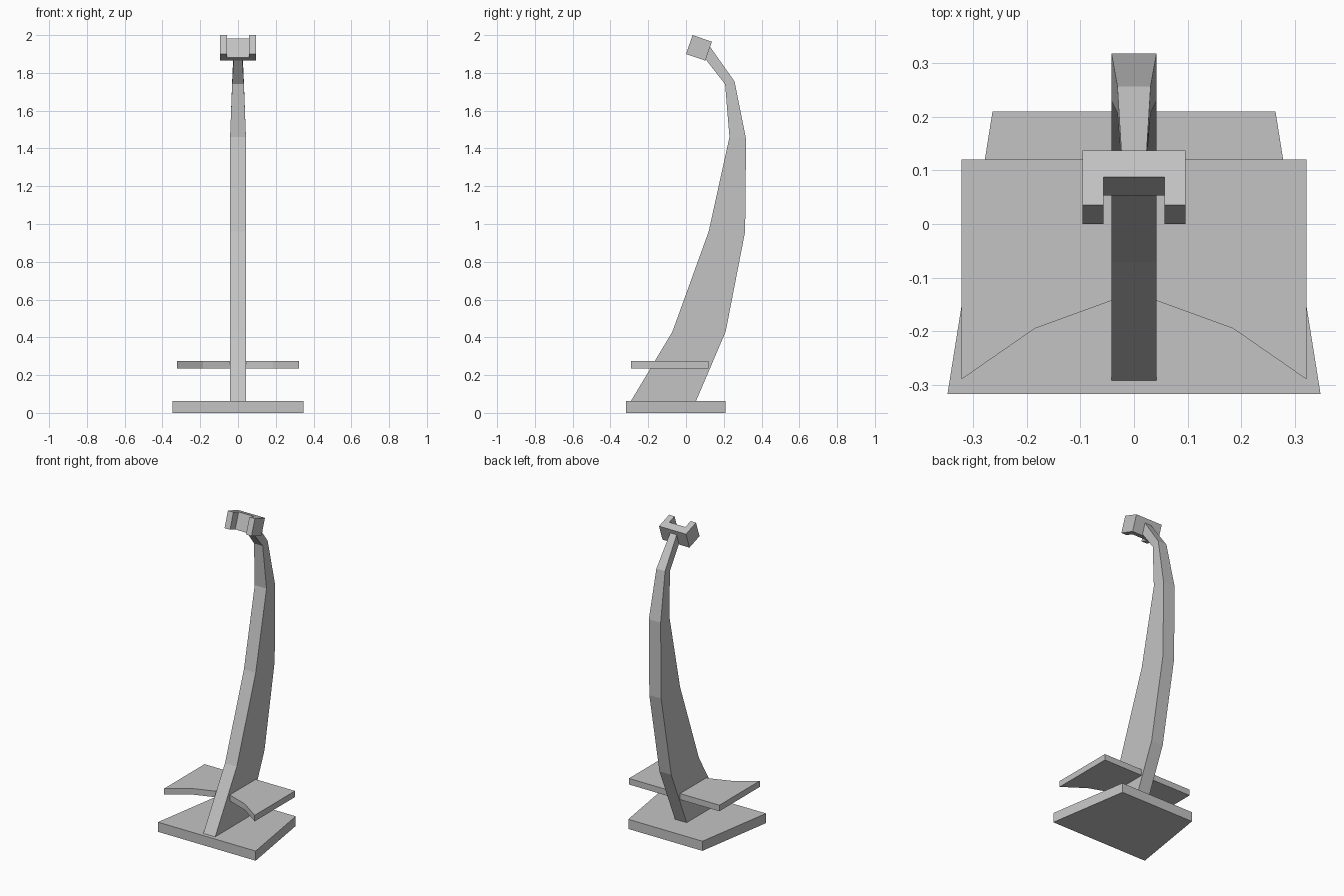
import bpy
import bmesh
from mathutils import Vector

cube = bpy.data.objects.get("Cube")
if cube:
    bpy.data.objects.remove(cube, do_unlink=True)

grey = bpy.data.materials.new("light_grey")
grey.use_nodes = True
colour = (0.55, 0.55, 0.55, 1)
grey.diffuse_color = colour
grey.node_tree.nodes["Principled BSDF"].inputs["Base Color"].default_value = colour


def finish(name, bm):
    """Turn a bmesh into a flat-shaded grey object."""
    bmesh.ops.recalc_face_normals(bm, faces=bm.faces)
    mesh = bpy.data.meshes.new(name)
    bm.to_mesh(mesh)
    bm.free()
    mesh.materials.append(grey)
    obj = bpy.data.objects.new(name, mesh)
    bpy.context.collection.objects.link(obj)
    return obj


def slab(name, half, origin, back, up):
    """Extrude a half outline, mirrored in x, along the up vector."""
    outline = half + [(-x, d) for x, d in reversed(half)]
    bm = bmesh.new()
    origin, back, up = Vector(origin), Vector(back), Vector(up)
    face = bm.faces.new([bm.verts.new(origin + Vector((x, 0, 0)) + back * d)
                         for x, d in outline])
    top = bmesh.ops.extrude_face_region(bm, geom=[face])["geom"]
    bmesh.ops.translate(bm, vec=up, verts=[v for v in top if isinstance(v, bmesh.types.BMVert)])
    return finish(name, bm)


# Tapered floor plate
slab("base", [(0.348, -0.317), (0.264, 0.21)], (0, 0, 0), (0, 1, 0), (0, 0, 0.062))

# Shelf with a curved front edge
slab("shelf", [(0.042, -0.143), (0.185, -0.195), (0.322, -0.29), (0.322, 0.12)],
     (0, 0, 0.236), (0, 1, 0), (0, 0, 0.039))

# Tilted cradle, open at the front
slab("cradle", [(0.057, 0.52), (0.057, 0), (0.096, 0), (0.096, 1)],
     (0, 0, 1.9), (0, 0.102, -0.035), (0, 0.035, 0.1))

# Curved arm: front point, back point and half width at each station
stations = [
    ((-0.293, 0.06), (0.052, 0.06), 0.042),
    ((-0.072, 0.43), (0.21, 0.43), 0.042),
    ((0.12, 0.96), (0.313, 0.96), 0.042),
    ((0.23, 1.46), (0.318, 1.45), 0.042),
    ((0.207, 1.74), (0.257, 1.755), 0.031),
    ((0.104, 1.872), (0.126, 1.94), 0.023),
]
bm = bmesh.new()
rings = [[bm.verts.new((s * w, y, z)) for s, (y, z) in ((-1, f), (1, f), (1, b), (-1, b))]
         for f, b, w in stations]
for low, high in zip(rings, rings[1:]):
    for i in range(4):
        j = (i + 1) % 4
        bm.faces.new((low[i], low[j], high[j], high[i]))
bm.faces.new(rings[0])
bm.faces.new(rings[-1])
finish("arm", bm)
